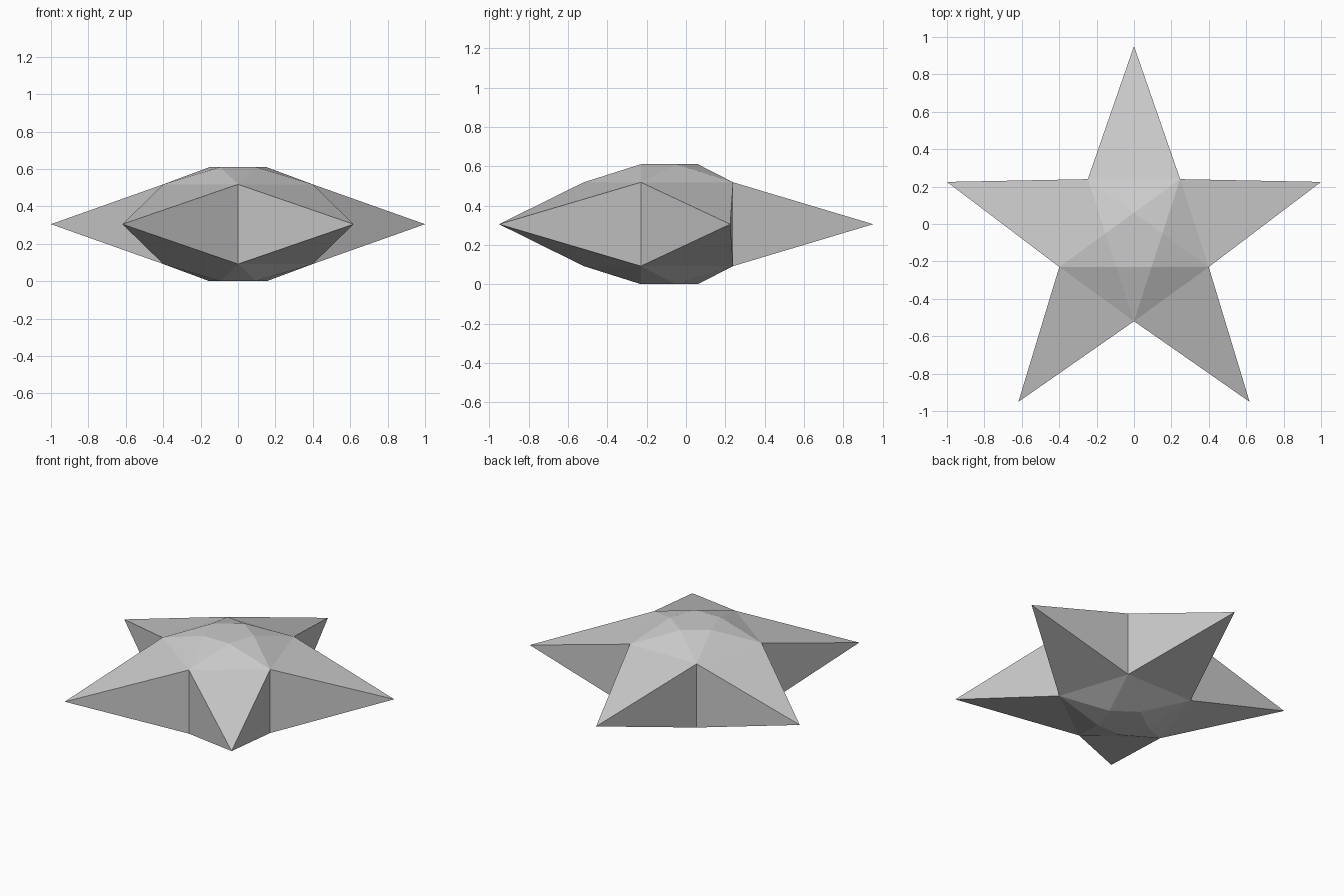
import bpy, bmesh
from math import sin, cos, pi

if "Cube" in bpy.data.objects:
    bpy.data.objects.remove(bpy.data.objects["Cube"])

CENTRE_Y, MID_Z = -0.10, 0.305


def ring(bm, radius, z, offset):
    """Five vertices around the star axis, starting from the back tip."""
    verts = []
    for i in range(5):
        a = pi / 2 + (i + offset) * 2 * pi / 5
        verts.append(bm.verts.new((radius * cos(a), CENTRE_Y + radius * sin(a), z)))
    return verts


bm = bmesh.new()
tips = ring(bm, 1.0515, MID_Z, 0)
# notches between the points and the small cap pentagon, on both sides
sides = {s: (ring(bm, 0.42, MID_Z + s * 0.213, 0.5),
             ring(bm, 0.16, MID_Z + s * 0.305, 0)) for s in (1, -1)}

for notch, cap in sides.values():
    bm.faces.new(cap)
    for i in range(5):
        j = (i + 1) % 5
        bm.faces.new((tips[i], notch[i], notch[i - 1]))   # broad face of a point
        bm.faces.new((cap[i], notch[i - 1], notch[i]))    # shoulder behind a point
        bm.faces.new((notch[i], cap[i], cap[j]))          # facet rising from a notch

# edge walls of the points
top, bottom = sides[1][0], sides[-1][0]
for i in range(5):
    bm.faces.new((tips[i], top[i], bottom[i]))
    bm.faces.new((tips[i], bottom[i - 1], top[i - 1]))

bmesh.ops.recalc_face_normals(bm, faces=bm.faces)
mesh = bpy.data.meshes.new("star")
bm.to_mesh(mesh)
bm.free()
bpy.context.collection.objects.link(bpy.data.objects.new("star", mesh))
